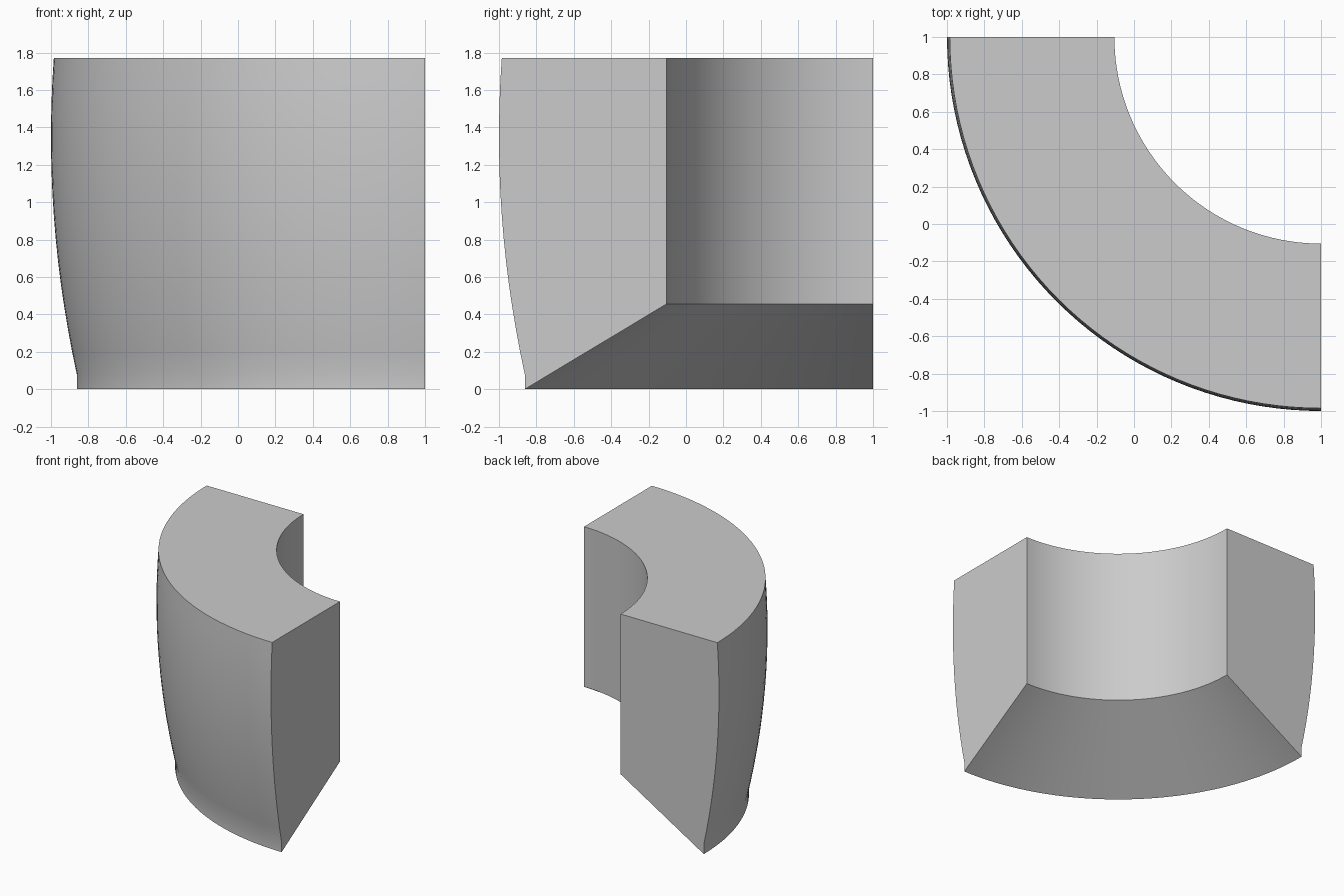
import bpy, bmesh, math
from mathutils import Vector

cube = bpy.data.objects.get("Cube")
if cube:
    bpy.data.objects.remove(cube, do_unlink=True)

# Grey material
grey = bpy.data.materials.new("plain grey")
grey.use_nodes = True
color = (0.6, 0.6, 0.6, 1)
grey.diffuse_color = color
grey.node_tree.nodes["Principled BSDF"].inputs["Base Color"].default_value = color

# Cross-section (radius, height): straight inner wall, sloped underside, bulging outer wall
HEIGHT, LIP, INNER, STEPS = 1.77, 0.08, 1.105, 14


def bulge(z):
    return 2 - 0.0856 * (z - 1.35) ** 2


profile = [(INNER, HEIGHT), (INNER, 0.455), (bulge(LIP), 0)]
for i in range(STEPS + 1):
    z = LIP + (HEIGHT - LIP) * i / STEPS
    profile.append((bulge(z), z))

# Quarter-ring sweep around the far corner
centre = Vector((1, 1, 0))
bm = bmesh.new()
verts = [bm.verts.new(centre + Vector((-r, 0, z))) for r, z in profile]
section = bm.faces.new(verts)
start = section.copy()
bmesh.ops.spin(bm, geom=[section] + list(section.edges) + verts, cent=centre,
               axis=(0, 0, 1), angle=math.pi / 2, steps=40, use_duplicate=False)
bmesh.ops.remove_doubles(bm, verts=bm.verts, dist=1e-5)

# Close the start end if the sweep left it open
open_edges = [e for e in bm.edges if e.is_boundary]
if open_edges:
    bmesh.ops.holes_fill(bm, edges=open_edges, sides=0)
bmesh.ops.recalc_face_normals(bm, faces=bm.faces)

mesh = bpy.data.meshes.new("curved_corner_block")
bm.to_mesh(mesh)
bm.free()
mesh.materials.append(grey)
block = bpy.data.objects.new("curved_corner_block", mesh)
bpy.context.collection.objects.link(block)

# Smooth curved walls with crisp corners
bpy.ops.object.select_all(action="DESELECT")
block.select_set(True)
bpy.context.view_layer.objects.active = block
bpy.ops.object.shade_smooth_by_angle(angle=math.radians(25))
